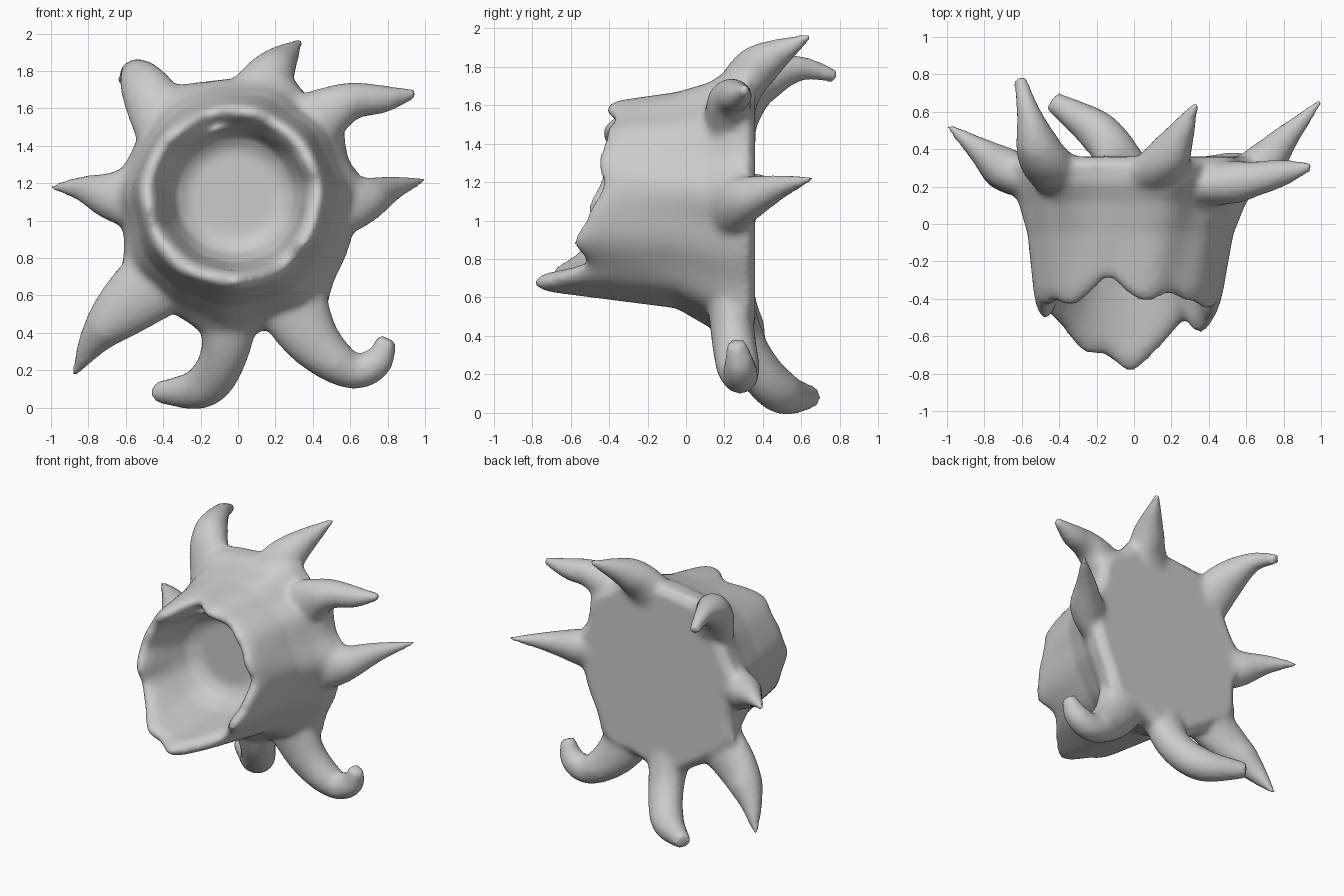
import bpy, bmesh, math
from mathutils import Vector

if "Cube" in bpy.data.objects:
    bpy.data.objects.remove(bpy.data.objects["Cube"])

bm = bmesh.new()
N = 96


def loft(rings):
    """Closed skin through a list of equal-length point rings, capped both ends."""
    vs = [[bm.verts.new(p) for p in r] for r in rings]
    n = len(vs[0])
    faces = []
    for a, b in zip(vs, vs[1:]):
        for i in range(n):
            j = (i + 1) % n
            faces.append(bm.faces.new((a[i], a[j], b[j], b[i])))
    for r in (vs[0], vs[-1]):
        c = bm.verts.new(sum((v.co for v in r), Vector()) / n)
        for i in range(n):
            faces.append(bm.faces.new((r[i], r[(i + 1) % n], c)))
    bmesh.ops.recalc_face_normals(bm, faces=faces)


def bump(t, c, w, power=2):
    """Smooth bump around angle c."""
    d = math.atan2(math.sin(t - c), math.cos(t - c))
    return math.exp(-abs(d / w) ** power)


# Ragged front lip: long tongue at the bottom, notch at the top
def rim_y(t):
    y = -0.46 + 0.08 * math.sin(t)
    y -= 0.13 * bump(t, -1.75, 0.65, 4) + 0.11 * bump(t, -1.57, 0.3)
    y += 0.10 * bump(t, 1.8, 0.17) - 0.06 * bump(t, -0.55, 0.25)
    return y + 0.018 * math.sin(7 * t + 1) + 0.01 * math.sin(13 * t)


# Body swells towards every spike root
SPIKE_ANGLES = [math.radians(a) for a in (122, 70, 42, 4, -54, -97, -146, 175)]


def lobes(t):
    return sum(bump(t, a, 0.2) for a in SPIKE_ANGLES)


# Hollow body: (y, radius, extra height, lobe size, centre x, centre z, follows lip)
PROFILE = [
    (0.36, 0.58, 0.05, 0.06, 0.00, 1.08, 0), (0.32, 0.63, 0.05, 0.08, 0.00, 1.08, 0),
    (0.22, 0.615, 0.06, 0.06, 0.00, 1.08, 0), (0.12, 0.58, 0.04, 0.03, -0.01, 1.09, 0),
    (-0.05, 0.535, 0.02, 0.015, -0.02, 1.11, 0), (0.08, 0.50, 0, 0.005, -0.03, 1.13, 1),
    (0.03, 0.49, 0, 0, -0.03, 1.13, 1), (-0.01, 0.465, 0, 0, -0.03, 1.13, 1),
    (0.00, 0.43, 0, 0, -0.03, 1.13, 1), (0.06, 0.40, 0, 0, -0.03, 1.13, 1),
    (-0.25, 0.36, 0, 0, -0.02, 1.135, 0), (-0.13, 0.315, 0, 0, -0.02, 1.14, 0),
    (-0.08, 0.24, 0, 0, -0.02, 1.14, 0),
]
rings = []
for y, r, tall, lobe, cx, cz, k in PROFILE:
    ring = []
    for i in range(N):
        t = 2 * math.pi * i / N
        rr = r * (1 + 0.006 * math.sin(5 * t + 0.5) + 0.006 * math.sin(11 * t))
        rr += tall * math.sin(t) ** 2 + lobe * lobes(t)
        ring.append(Vector((cx + rr * math.cos(t), y + k * rim_y(t), cz + rr * math.sin(t))))
    rings.append(ring)
loft(rings)


def spline(p, t):
    """Catmull-Rom through 4D points (x, y, z, radius)."""
    i = min(int(t), len(p) - 2)
    f = t - i
    b, c = p[i], p[i + 1]
    a = p[i - 1] if i else b * 2 - c
    d = p[i + 2] if i + 2 < len(p) else c * 2 - b
    return (b * 2 + (c - a) * f + (a * 2 - b * 5 + c * 4 - d) * f ** 2
            + (b * 3 - a - c * 3 + d) * f ** 3) / 2


# Curling root spikes around the back edge
def spike(*pts):
    p = [Vector(q) for q in pts]
    steps = 8 * (len(p) - 1)
    path = [spline(p, (len(p) - 1) * i / steps) for i in range(steps + 1)]
    out = []
    for i, q in enumerate(path):
        tan = (path[min(i + 1, steps)] - path[max(i - 1, 0)]).to_3d().normalized()
        u = tan.cross(Vector((0, 1, 0))).normalized()
        v = tan.cross(u)
        r = max(q.w, 0.015)
        out.append([q.to_3d() + u * r * math.cos(a) + v * min(r, 0.115) * math.sin(a)
                    for a in (2 * math.pi * j / 16 for j in range(16))])
    loft(out)


spike((-.36, .22, 1.45, .18), (-.49, .36, 1.70, .14), (-.56, .58, 1.79, .07), (-.61, .78, 1.75, .035))
spike((.04, .20, 1.50, .22), (.17, .34, 1.77, .135), (.335, .65, 1.965, .015))
spike((.33, .20, 1.48, .20), (.58, .23, 1.63, .11), (.78, .27, 1.65, .075), (.95, .31, 1.68, .025))
spike((.40, .20, 1.07, .24), (.64, .28, 1.10, .14), (.82, .47, 1.17, .07), (1.00, .66, 1.22, .015))
spike((.24, .22, .65, .22), (.40, .25, .36, .15), (.60, .28, .20, .10), (.74, .28, .24, .085), (.80, .26, .37, .05))
spike((-.05, .22, .60, .18), (-.07, .33, .30, .13), (-.19, .49, .11, .115), (-.44, .66, .08, .055))
spike((-.36, .22, .74, .22), (-.61, .26, .53, .16), (-.76, .33, .37, .09), (-.88, .43, .17, .015))
spike((-.40, .20, 1.12, .24), (-.66, .28, 1.13, .14), (-.83, .40, 1.17, .07), (-1.00, .53, 1.18, .015))

mesh = bpy.data.meshes.new("hollow_root_stump")
bm.to_mesh(mesh)
bm.free()
stump = bpy.data.objects.new("hollow_root_stump", mesh)
bpy.context.collection.objects.link(stump)

# Fuse everything into one organic skin
m = stump.modifiers.new("fuse", 'REMESH')
m.mode = 'VOXEL'
m.voxel_size = 0.02
m.use_smooth_shade = True
s = stump.modifiers.new("soften", 'SMOOTH')
s.factor = 0.5
s.iterations = 8
